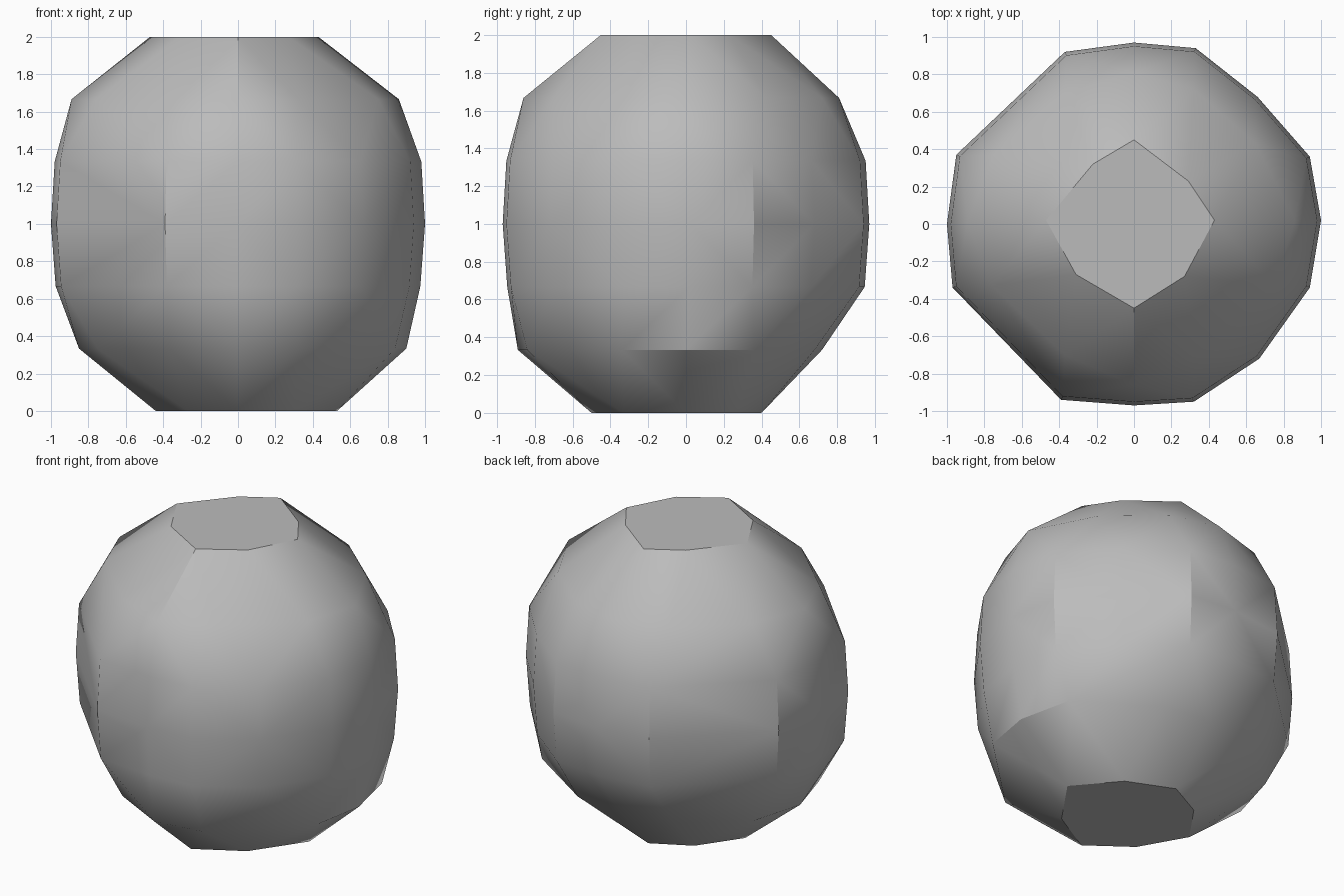
import bpy
import bmesh
import math

default_cube = bpy.data.objects.get("Cube")
if default_cube:
    bpy.data.objects.remove(default_cube, do_unlink=True)


def make_material(name, colour):
    """Create one plain flat colour."""
    material = bpy.data.materials.new(name)
    material.use_nodes = True
    material.diffuse_color = colour
    shader = next(n for n in material.node_tree.nodes if n.type == "BSDF_PRINCIPLED")
    shader.inputs["Base Color"].default_value = colour
    return material


# Outline of the waist, seen from above
waist = [(1, .02), (.94, .36), (.66, .68), (.33, .94), (0, .97), (-.37, .92),
         (-.95, .37), (-1, 0), (-.97, -.34), (-.39, -.94), (0, -.97),
         (.32, -.95), (.67, -.72), (.94, -.34)]

# Uneven shoulders above and below the waist
upper_shoulder = [(.86, .02), (.65, .43), (.32, .72), (0, .81), (-.37, .7),
                  (-.75, .37), (-.89, .01), (-.76, -.33), (-.37, -.7),
                  (0, -.86), (.32, -.7), (.75, -.33)]
lower_shoulder = [(.9, 0), (.82, .36), (.33, .68), (0, .72), (-.37, .66),
                  (-.75, .35), (-.85, 0), (-.75, -.34), (-.37, -.7),
                  (0, -.89), (.32, -.84), (.84, -.34)]

# Flat facets at the crown and the base
crown = [(.43, .02), (.29, .23), (0, .45), (-.22, .32),
         (-.47, .02), (-.31, -.27), (0, -.45), (.27, -.28)]
base = [(.53, 0), (.3, .27), (0, .4), (-.25, .27),
        (-.44, 0), (-.27, -.3), (0, -.5), (.3, -.33)]

# Evenly spaced levels: outline and scale, from the ground up
levels = [(base, 1), (lower_shoulder, 1), (waist, .975), (waist, 1),
          (waist, .98), (upper_shoulder, 1), (crown, 1)]


def build_boulder(name, levels, height, material):
    """Wrap the stacked outlines in one faceted convex skin."""
    bm = bmesh.new()
    for index, (outline, scale) in enumerate(levels):
        z = height * index / (len(levels) - 1)
        for x, y in outline:
            bm.verts.new((x * scale, y * scale, z))
    bmesh.ops.convex_hull(bm, input=bm.verts[:])
    loose = [v for v in bm.verts if not v.link_faces]
    bmesh.ops.delete(bm, geom=loose, context="VERTS")
    # Join the coplanar triangles into clean facets
    bmesh.ops.dissolve_limit(bm, angle_limit=math.radians(1),
                             verts=bm.verts[:], edges=bm.edges[:])
    bmesh.ops.recalc_face_normals(bm, faces=bm.faces[:])
    mesh = bpy.data.meshes.new(name)
    bm.to_mesh(mesh)
    bm.free()
    mesh.materials.append(material)
    boulder = bpy.data.objects.new(name, mesh)
    bpy.context.collection.objects.link(boulder)
    return boulder


stone_grey = make_material("stone grey", (.5, .5, .5, 1))
boulder = build_boulder("boulder", levels, 2, stone_grey)

# Soft shading that keeps the harder ridges crisp
bpy.ops.object.select_all(action="DESELECT")
boulder.select_set(True)
bpy.context.view_layer.objects.active = boulder
bpy.ops.object.shade_smooth_by_angle(angle=math.radians(30))
